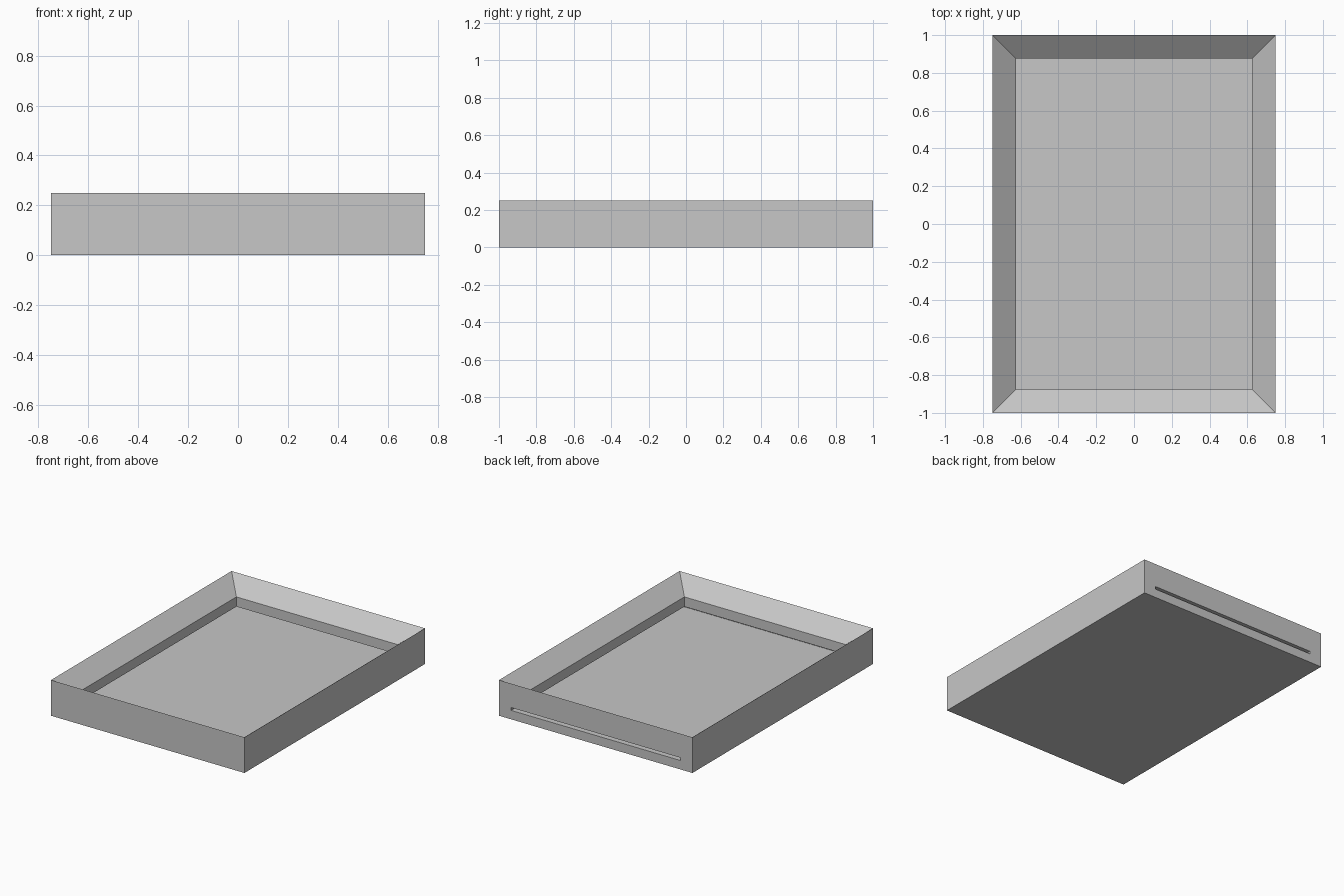
import bpy
import bmesh

cube = bpy.data.objects.get("Cube")
if cube:
    bpy.data.objects.remove(cube, do_unlink=True)

grey = bpy.data.materials.new("plain grey")
grey.use_nodes = True
colour = (0.57, 0.57, 0.57, 1)
grey.diffuse_color = colour
grey.node_tree.nodes["Principled BSDF"].inputs["Base Color"].default_value = colour


def loft(name, rings):
    """Closed solid through rectangular rings (x0, x1, y0, y1, z)."""
    bm = bmesh.new()
    loops = []
    for x0, x1, y0, y1, z in rings:
        corners = ((x0, y0), (x1, y0), (x1, y1), (x0, y1))
        loops.append([bm.verts.new((x, y, z)) for x, y in corners])
    bm.faces.new(loops[0][::-1])
    bm.faces.new(loops[-1])
    for low, high in zip(loops, loops[1:]):
        for i in range(4):
            j = (i + 1) % 4
            bm.faces.new((low[i], low[j], high[j], high[i]))
    bmesh.ops.recalc_face_normals(bm, faces=bm.faces)
    mesh = bpy.data.meshes.new(name)
    bm.to_mesh(mesh)
    bm.free()
    mesh.materials.append(grey)
    obj = bpy.data.objects.new(name, mesh)
    bpy.context.collection.objects.link(obj)
    return obj


def centred(hx, hy, z):
    return (-hx, hx, -hy, hy, z)


# Frame: outer walls, sloping mitred border, straight inner lip, pocket
frame = loft("picture_frame", [
    centred(0.75, 1, 0),
    centred(0.75, 1, 0.25),
    centred(0.625, 0.875, 0.15),
    centred(0.625, 0.875, 0.07),
])

# Slot for the sliding panel, open at the back and undercutting the lip
slot = loft("slot_cutter", [(-0.656, 0.656, -0.906, 1.1, z) for z in (0.0625, 0.082)])
slot.hide_render = True

cut = frame.modifiers.new("panel slot", "BOOLEAN")
cut.operation = "DIFFERENCE"
cut.solver = "EXACT"
cut.object = slot

# Bake the cut and drop the cutter
bpy.context.view_layer.update()
depsgraph = bpy.context.evaluated_depsgraph_get()
baked = bpy.data.meshes.new_from_object(frame.evaluated_get(depsgraph))
frame.modifiers.clear()
frame.data = baked
bpy.data.objects.remove(slot, do_unlink=True)
